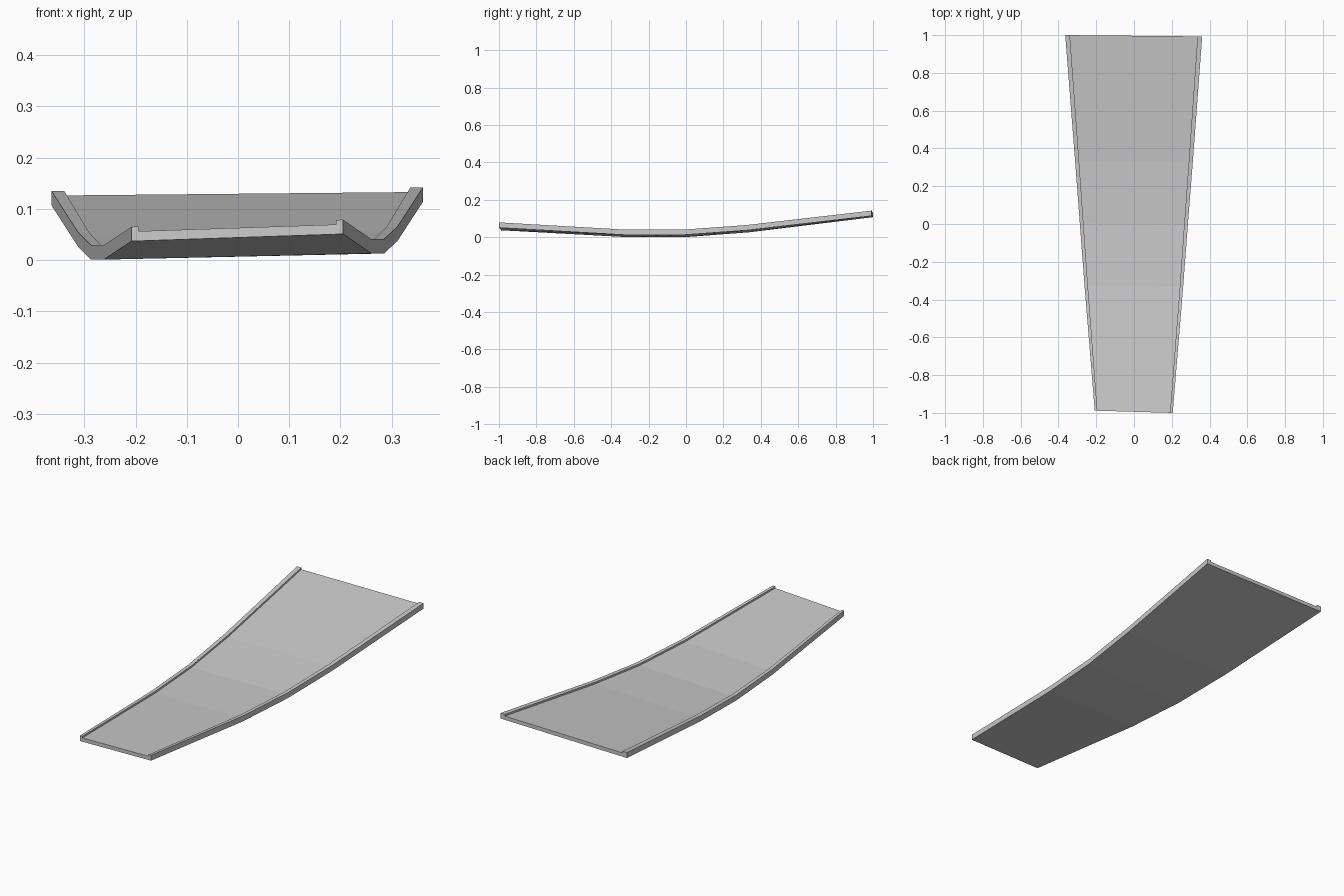
import bpy, bmesh
from mathutils import Vector

if "Cube" in bpy.data.objects:
    bpy.data.objects.remove(bpy.data.objects["Cube"])

# stations along the panel: (left x, y, z) and (right x, y, z) of the underside
stations = [
    ((-0.208, -0.988, 0.037), (0.205, -1.0, 0.051)),
    ((-0.262, -0.325, 0.001), (0.260, -0.335, 0.013)),
    ((-0.287, 0.005, 0.001), (0.285, -0.005, 0.013)),
    ((-0.312, 0.335, 0.026), (0.311, 0.325, 0.037)),
    ((-0.364, 1.0, 0.107), (0.361, 0.993, 0.114)),
]
RIM_H, FLOOR_H = 0.028, 0.019
RIM_FRACTION = 0.034  # rim width as a share of panel width


def section(left, right):
    # flat underside, thin floor and a raised lip along each edge
    a, b = Vector(left), Vector(right)
    f = RIM_FRACTION
    profile = [(0, 0), (1, 0), (1, RIM_H), (1 - f, RIM_H),
               (1 - f, FLOOR_H), (f, FLOOR_H), (f, RIM_H), (0, RIM_H)]
    return [a.lerp(b, t) + Vector((0, 0, h)) for t, h in profile]


# curved, tapering tray panel with lips
bm = bmesh.new()
rings = [[bm.verts.new(p) for p in section(l, r)] for l, r in stations]
for r0, r1 in zip(rings, rings[1:]):
    for i in range(8):
        j = (i + 1) % 8
        bm.faces.new((r0[i], r0[j], r1[j], r1[i]))
bm.faces.new(rings[0][::-1])
bm.faces.new(rings[-1])
bmesh.ops.recalc_face_normals(bm, faces=bm.faces)

mesh = bpy.data.meshes.new("curved_panel")
bm.to_mesh(mesh)
bm.free()
panel = bpy.data.objects.new("curved_panel", mesh)
bpy.context.collection.objects.link(panel)
